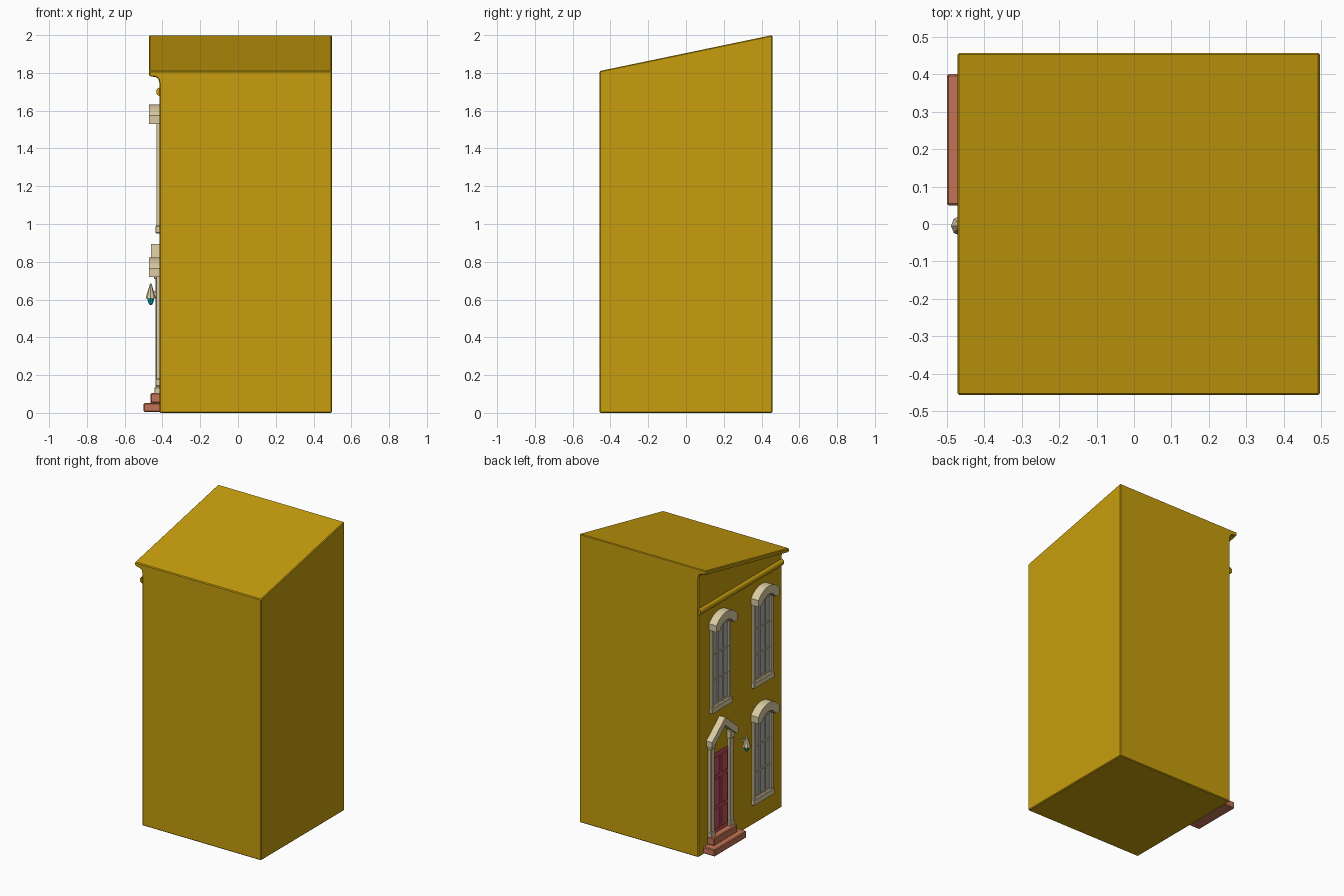
import bpy, bmesh, math
from mathutils import Matrix

if "Cube" in bpy.data.objects:
    bpy.data.objects.remove(bpy.data.objects["Cube"])

WALL = -0.415          # x of the decorated facade
IN = WALL + 0.01       # parts are sunk slightly into the wall


def mat(name, r, g, b):
    m = bpy.data.materials.new(name)
    m.diffuse_color = (r, g, b, 1)
    m.use_nodes = True
    m.node_tree.nodes["Principled BSDF"].inputs["Base Color"].default_value = m.diffuse_color
    return m


MUSTARD = mat("mustard", 0.57, 0.34, 0.004)
CREAM = mat("cream", 0.70, 0.60, 0.36)
BRICK = mat("brick", 0.54, 0.17, 0.09)
RED = mat("door_red", 0.52, 0.08, 0.11)
GLASS = mat("glass", 0.42, 0.42, 0.42)
TEAL = mat("teal", 0.0, 0.38, 0.42)


def finish(name, bm, m, bevel=0, smooth=False):
    bmesh.ops.recalc_face_normals(bm, faces=bm.faces)
    me = bpy.data.meshes.new(name)
    bm.to_mesh(me)
    bm.free()
    ob = bpy.data.objects.new(name, me)
    bpy.context.collection.objects.link(ob)
    me.materials.append(m)
    if bevel:
        mod = ob.modifiers.new("bevel", "BEVEL")
        mod.width, mod.segments, mod.limit_method = bevel, 1, "ANGLE"
        mod.angle_limit = math.radians(50)
    if smooth:
        bpy.ops.object.select_all(action="DESELECT")
        bpy.context.view_layer.objects.active = ob
        ob.select_set(True)
        bpy.ops.object.shade_smooth_by_angle(angle=math.radians(30))
    return ob


def extrude(bm, ring_a, ring_b):
    a = [bm.verts.new(p) for p in ring_a]
    b = [bm.verts.new(p) for p in ring_b]
    bm.faces.new(a)
    bm.faces.new(b)
    for i in range(len(a)):
        j = (i + 1) % len(a)
        bm.faces.new((a[i], a[j], b[j], b[i]))


def prism(name, yz, x, m, bevel=0, smooth=False):
    """Facade outline in (y, z) standing out from the wall to x."""
    bm = bmesh.new()
    extrude(bm, [(IN, y, z) for y, z in yz], [(x, y, z) for y, z in yz])
    return finish(name, bm, m, bevel, smooth)


def boxes(name, items, m, bevel=0):
    """Several boxes (front x, y0, y1, z0, z1) as one object."""
    bm = bmesh.new()
    for x, y0, y1, z0, z1 in items:
        ring = [(y0, z0), (y1, z0), (y1, z1), (y0, z1)]
        extrude(bm, [(IN, *p) for p in ring], [(x, *p) for p in ring])
    return finish(name, bm, m, bevel)


# House body with sloping roof and cove cornice, one profile run along y
D = 0.457
profile = [(WALL, 0), (0.497, 0), (0.497, 1.81), (-0.472, 1.81), (-0.472, 1.787),
           (-0.462, 1.78), (-0.436, 1.777), (-0.422, 1.767), (WALL, 1.74)]
bm = bmesh.new()
extrude(bm, [(x, -D, z) for x, z in profile],
        [(x, D, z + (0.19 if z > 1 else 0)) for x, z in profile])
finish("house_body", bm, MUSTARD, bevel=0.005)

# Half-round string course under the cornice
bm = bmesh.new()
ring = [(WALL - 0.018 * math.sin(math.pi * i / 8), 1.70 + 0.022 * math.cos(math.pi * i / 8))
        for i in range(9)]
extrude(bm, [(x, -D, z) for x, z in ring], [(x, D, z) for x, z in ring])
finish("string_course", bm, MUSTARD, smooth=True)


# Arched sash windows with sill, bars and hood
def arc(cy, half, z_end, rise, n=12):
    r = (half * half + rise * rise) / (2 * rise)
    a = math.asin(half / r)
    return [(cy + r * math.sin(t), z_end + rise - r + r * math.cos(t))
            for t in [-a + 2 * a * i / n for i in range(n + 1)]]


def window(tag, cy, z):
    w = 0.095
    prism("glass_" + tag, [(cy - w, z + 0.03), *arc(cy, w, z + 0.58, 0.045), (cy + w, z + 0.03)],
          WALL - 0.005, GLASS)
    bars = [(-0.431, cy + s * w - 0.01, cy + s * w + 0.01, z + 0.03, z + 0.60) for s in (-1, 1)]
    bars += [(-0.426, cy + o - 0.004, cy + o + 0.004, z + 0.03, z + 0.62) for o in (-0.03, 0.03)]
    bars += [(-0.425, cy - w, cy + w, h - 0.005, h + 0.005)
             for h in (z + 0.05, z + 0.22, z + 0.40, z + 0.575)]
    boxes("window_frame_" + tag, bars, CREAM)
    boxes("sill_" + tag, [(-0.438, cy - 0.112, cy + 0.112, z, z + 0.042)], CREAM, 0.004)
    outer = arc(cy, 0.115, z + 0.625, 0.058)
    inner = arc(cy, 0.075, z + 0.58, 0.045)
    prism("hood_" + tag, [(cy - 0.115, z + 0.58), *outer, (cy + 0.115, z + 0.58), *inner[::-1]],
          -0.472, CREAM, smooth=True)


window("upper_left", 0.225, 0.95)
window("upper_right", -0.235, 0.95)
window("lower_right", -0.235, 0.14)

# Door with six raised panels
C = 0.225
boxes("door", [(-0.421, C - 0.085, C + 0.085, 0.10, 0.655)], RED)
boxes("door_panels", [(-0.426, C + o - 0.032, C + o + 0.032, h, h + d)
                      for o in (-0.04, 0.04)
                      for h, d in ((0.13, 0.14), (0.29, 0.19), (0.50, 0.13))], RED, 0.003)

# Pilasters with base and capital
for side, s in (("left", 1), ("right", -1)):
    y = C + s * 0.105
    boxes("pilaster_" + side, [(-0.437, y - 0.02, y + 0.02, 0.10, 0.71),
                               (-0.442, y - 0.024, y + 0.024, 0.10, 0.135),
                               (-0.445, y - 0.026, y + 0.026, 0.71, 0.765)], CREAM, 0.003)

# Open gable over the door
prism("door_gable", [(C - 0.145, 0.735), (C - 0.145, 0.775), (C, 0.895), (C + 0.145, 0.775),
                     (C + 0.145, 0.735), (C + 0.125, 0.735), (C, 0.84), (C - 0.125, 0.735)],
      -0.46, CREAM)

# Front steps
boxes("lower_step", [(-0.5, C - 0.175, C + 0.175, 0.005, 0.052)], BRICK, 0.005)
boxes("upper_step", [(-0.463, C - 0.13, C + 0.13, 0.052, 0.105)], BRICK, 0.005)

# Wall lamp: cone shade, bulb and short arm
LAMP = (-0.462, -0.005)
bm = bmesh.new()
bmesh.ops.create_cone(bm, cap_ends=True, segments=8, radius1=0.027, radius2=0.004, depth=0.08,
                      matrix=Matrix.Translation((*LAMP, 0.645)))
finish("lamp_shade", bm, CREAM)
bm = bmesh.new()
bmesh.ops.create_uvsphere(bm, u_segments=10, v_segments=6, radius=0.018,
                          matrix=Matrix.Translation((*LAMP, 0.605))
                          @ Matrix.Diagonal((1, 1, 1.9, 1)))
finish("lamp_bulb", bm, TEAL, smooth=True)
boxes("lamp_arm", [(-0.46, -0.009, -0.001, 0.635, 0.645)], CREAM)
